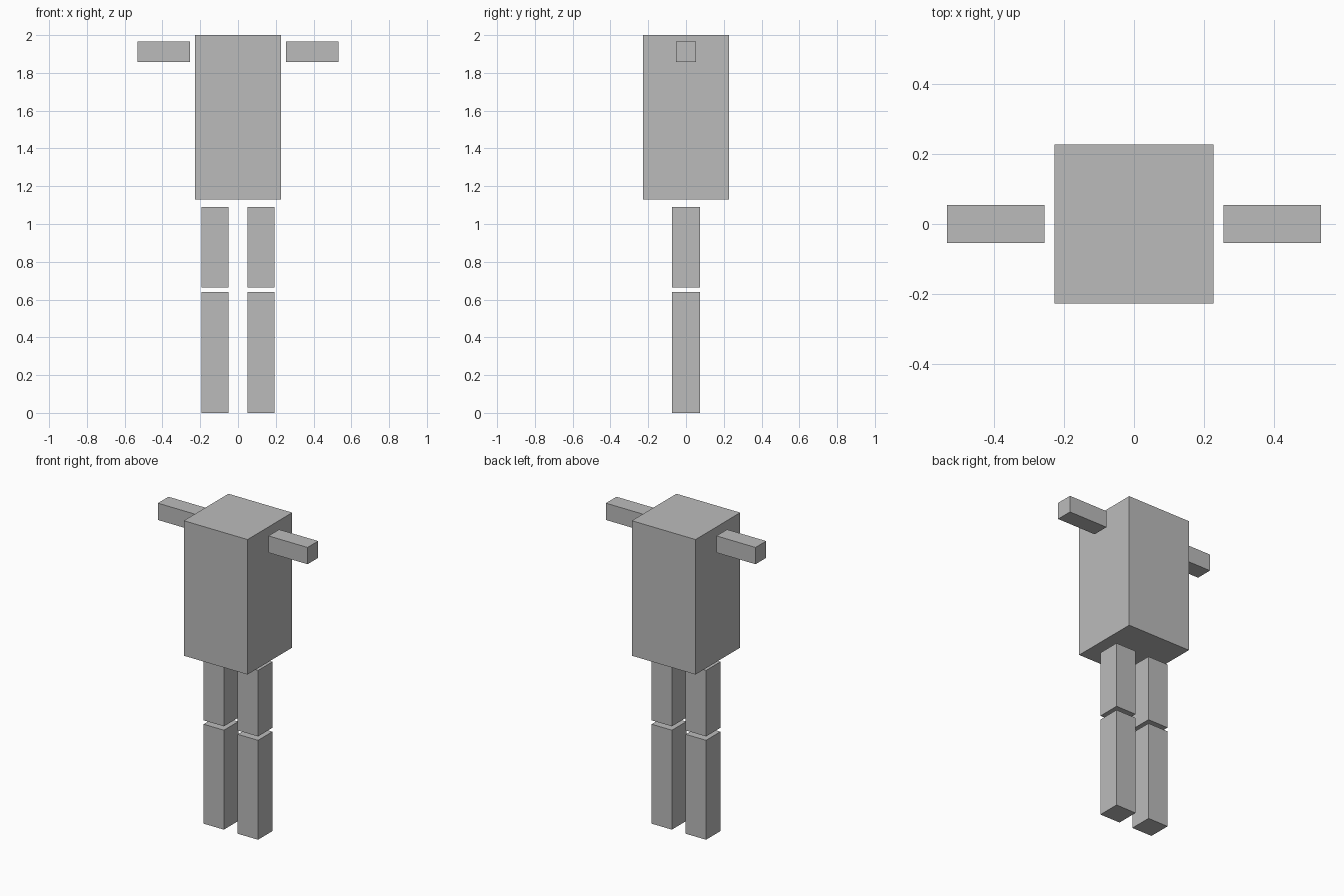
import bpy

# Remove the default cube
default = bpy.data.objects.get("Cube")
if default:
    bpy.data.objects.remove(default, do_unlink=True)

# Single plain grey
GREY = (0.5, 0.5, 0.5, 1.0)
grey = bpy.data.materials.new("plain grey")
grey.use_nodes = True
grey.diffuse_color = GREY
grey.node_tree.nodes["Principled BSDF"].inputs["Base Color"].default_value = GREY


def box(name, x, y, z):
    """Box spanning the (min, max) range given on each axis."""
    centre = [(a + b) / 2 for a, b in (x, y, z)]
    bpy.ops.mesh.primitive_cube_add(size=1, location=centre)
    obj = bpy.context.object
    obj.name = name
    obj.scale = [b - a for a, b in (x, y, z)]
    bpy.ops.object.transform_apply(location=False, rotation=False, scale=True)
    obj.data.materials.append(grey)
    return obj


# Torso
box("torso", (-0.227, 0.227), (-0.227, 0.227), (1.131, 2.0))

# Limbs on both sides, with small gaps at the joints
for side, s in (("left", 1), ("right", -1)):
    def span(a, b):
        return tuple(sorted((s * a, s * b)))

    box(side + "_arm", span(0.255, 0.533), (-0.054, 0.054), (1.857, 1.965))
    box(side + "_upper_leg", span(0.049, 0.194), (-0.073, 0.073), (0.665, 1.09))
    box(side + "_lower_leg", span(0.049, 0.194), (-0.073, 0.073), (0.0, 0.64))
